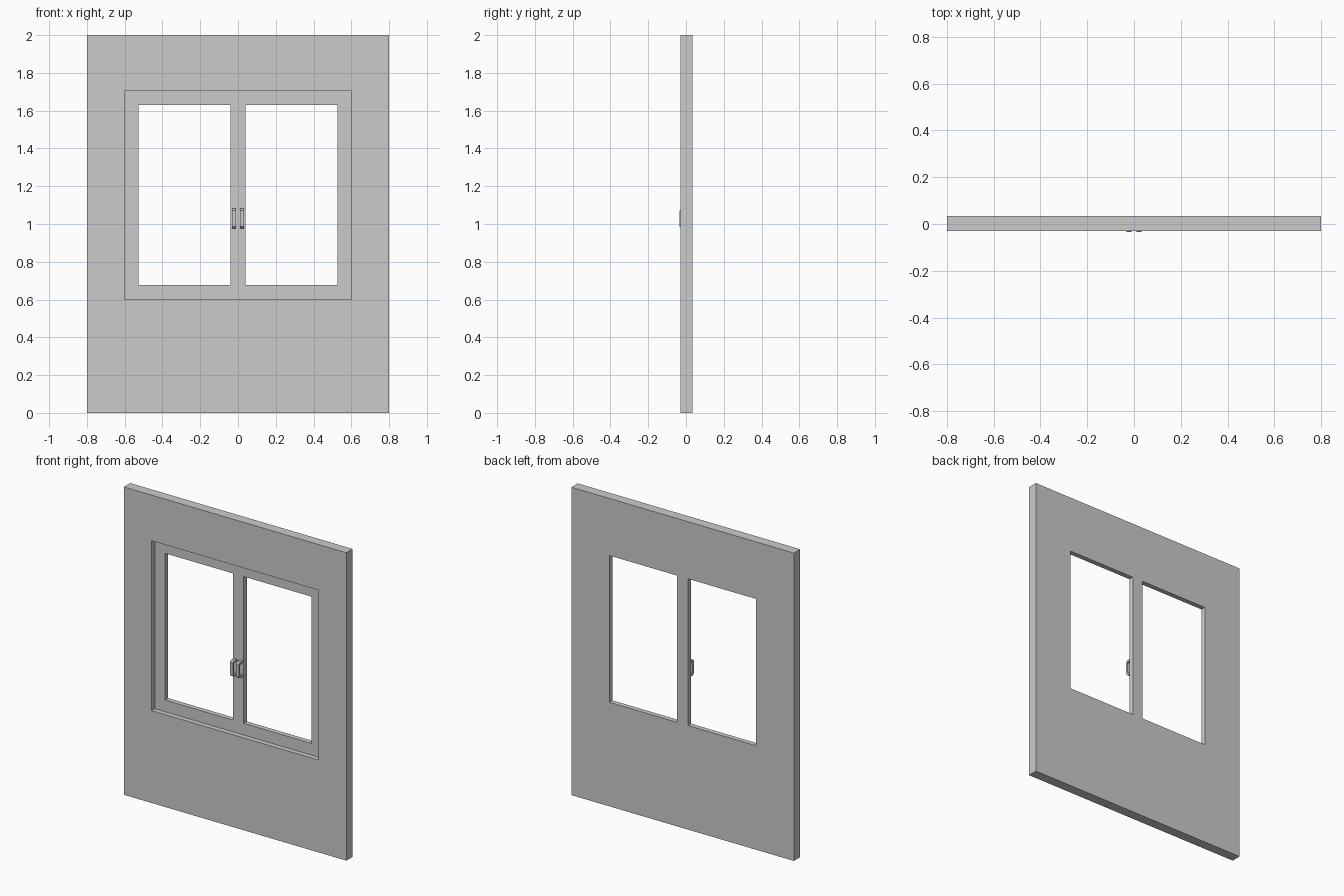
import bpy, bmesh

if "Cube" in bpy.data.objects:
    bpy.data.objects.remove(bpy.data.objects["Cube"])

FRONT, BACK, RECESS = -0.030, 0.035, 0.003


def make_object(name, bm):
    bmesh.ops.recalc_face_normals(bm, faces=bm.faces)
    mesh = bpy.data.meshes.new(name)
    bm.to_mesh(mesh)
    bm.free()
    obj = bpy.data.objects.new(name, mesh)
    bpy.context.collection.objects.link(obj)
    return obj


def extrude_face(bm, face, vec):
    geo = bmesh.ops.extrude_face_region(bm, geom=[face])["geom"]
    verts = [g for g in geo if isinstance(g, bmesh.types.BMVert)]
    bmesh.ops.translate(bm, verts=verts, vec=vec)


def panel(name, xs, zs, holes, y0, y1):
    """Slab from a grid of cells, leaving out the cells listed as holes."""
    bm = bmesh.new()
    grid = [[bm.verts.new((x, y0, z)) for z in zs] for x in xs]
    for i in range(len(xs) - 1):
        for j in range(len(zs) - 1):
            if (i, j) not in holes:
                bm.faces.new((grid[i][j], grid[i + 1][j],
                              grid[i + 1][j + 1], grid[i][j + 1]))
    geo = bmesh.ops.extrude_face_region(bm, geom=bm.faces[:], use_keep_orig=True)["geom"]
    verts = [g for g in geo if isinstance(g, bmesh.types.BMVert)]
    bmesh.ops.translate(bm, verts=verts, vec=(0, y1 - y0, 0))
    # merge coplanar cells
    bmesh.ops.dissolve_limit(bm, angle_limit=0.01, verts=bm.verts[:], edges=bm.edges[:])
    return make_object(name, bm)


# Wall with one large opening
panel("wall", (-0.8, -0.6, 0.6, 0.8), (0, 0.6, 1.703, 2), {(1, 1)}, FRONT, BACK)

# Recessed window frame with two lights, flush with the back of the wall
panel("window_frame", (-0.6, -0.527, -0.039, 0.039, 0.527, 0.6),
      (0.6, 0.676, 1.629, 1.703), {(1, 1), (3, 1)}, RECESS, BACK)

# Pair of chamfered pull handles on the centre bar
profile = [(RECESS, 0.977), (-0.024, 0.977), (-0.035, 0.987),
           (-0.035, 1.071), (-0.024, 1.081), (RECESS, 1.081),
           (RECESS, 1.067), (-0.019, 1.067), (-0.023, 1.063),
           (-0.023, 0.995), (-0.019, 0.991), (RECESS, 0.991)]
for side, name in ((-1, "handle_left"), (1, "handle_right")):
    bm = bmesh.new()
    face = bm.faces.new([bm.verts.new((side * 0.011, y, z)) for y, z in profile])
    geo = bmesh.ops.extrude_face_region(bm, geom=[face], use_keep_orig=True)["geom"]
    bmesh.ops.translate(bm, vec=(side * 0.021, 0, 0),
                        verts=[g for g in geo if isinstance(g, bmesh.types.BMVert)])
    make_object(name, bm)
